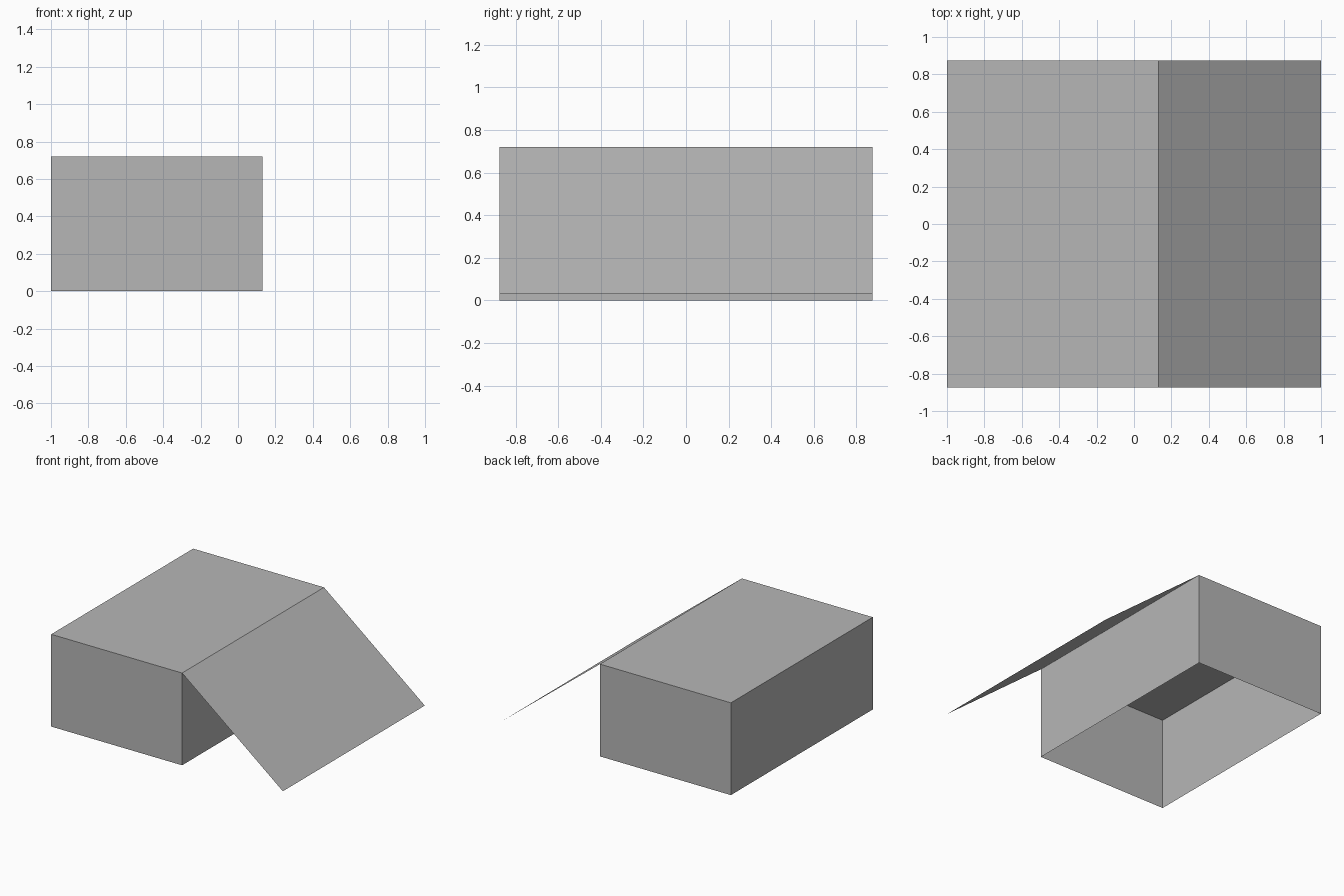
import bpy
import bmesh
from mathutils import Matrix, Vector

if "Cube" in bpy.data.objects:
    bpy.data.objects.remove(bpy.data.objects["Cube"])

X_LEFT, X_WALL, X_TIP = -1.0, 0.13, 1.0
HALF_Y = 0.875
HEIGHT, TIP_Z = 0.72, 0.03

grey = bpy.data.materials.new("plain_grey")
grey.diffuse_color = (0.47, 0.47, 0.47, 1.0)
grey.use_nodes = True
grey.node_tree.nodes["Principled BSDF"].inputs["Base Color"].default_value = grey.diffuse_color


def add_object(name, bm):
    mesh = bpy.data.meshes.new(name)
    bm.to_mesh(mesh)
    bm.free()
    mesh.materials.append(grey)
    obj = bpy.data.objects.new(name, mesh)
    bpy.context.collection.objects.link(obj)
    return obj


# Thin-walled box, open underneath
bm = bmesh.new()
size = Vector((X_WALL - X_LEFT, 2 * HALF_Y, HEIGHT))
centre = Vector(((X_WALL + X_LEFT) / 2, 0, HEIGHT / 2))
bmesh.ops.create_cube(bm, size=1, matrix=Matrix.Translation(centre) @ Matrix.Diagonal(size).to_4x4())
bm.normal_update()
bottom = [f for f in bm.faces if f.normal.z < -0.9]
bmesh.ops.delete(bm, geom=bottom, context='FACES')
add_object("open_box", bm)

# Sloping sheet hinged on the top right edge
bm = bmesh.new()
edge = [bm.verts.new((X_WALL, y, HEIGHT)) for y in (HALF_Y, -HALF_Y)]
tip = [bm.verts.new((X_TIP, y, TIP_Z)) for y in (-HALF_Y, HALF_Y)]
bm.faces.new(edge + tip)
add_object("sloping_flap", bm)
